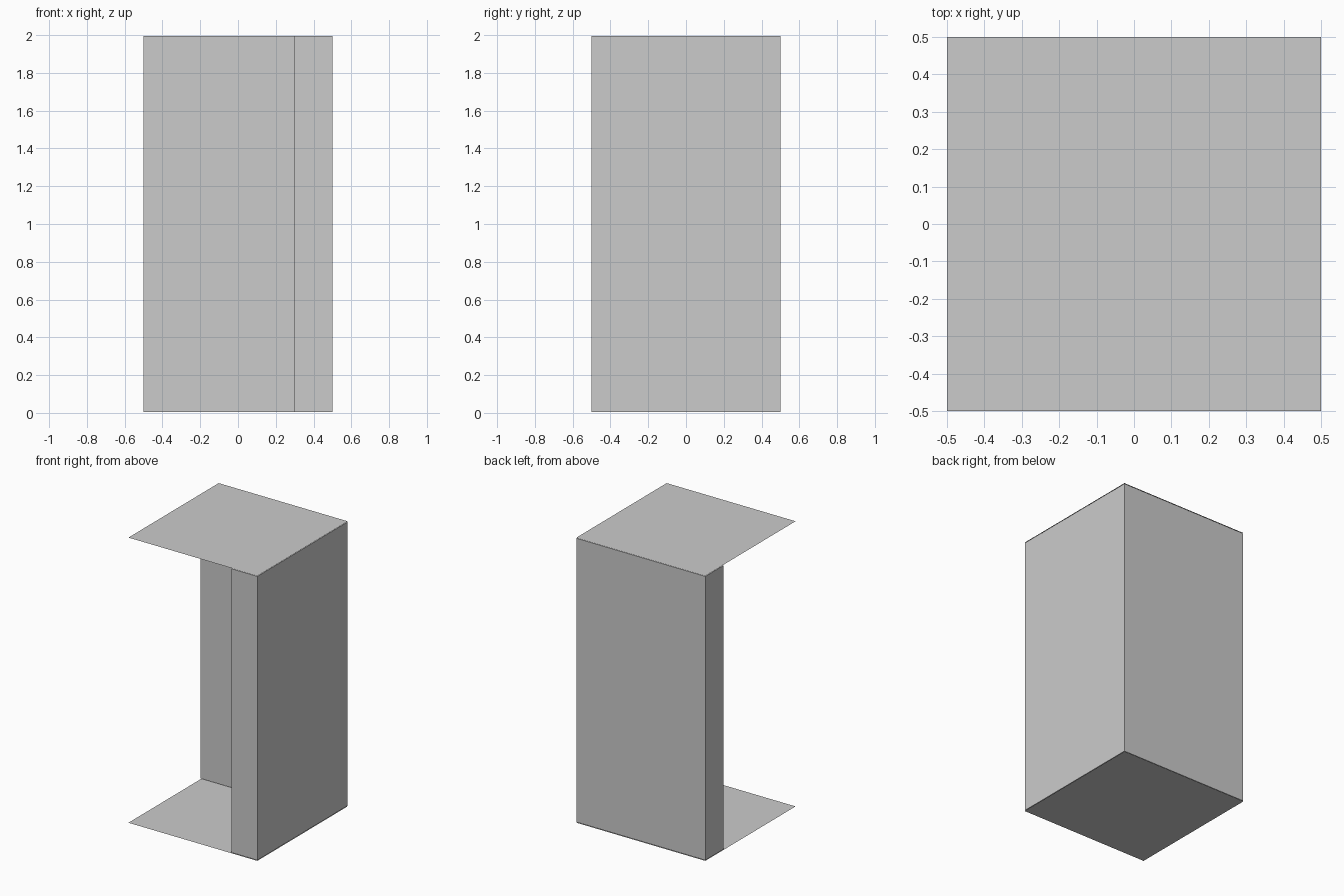
import bpy, bmesh

if "Cube" in bpy.data.objects:
    bpy.data.objects.remove(bpy.data.objects["Cube"])

GAP = 0.005  # keeps wall caps just clear of the thin plates
T = 0.2      # wall thickness


def prism(name, outline, z, height=0):
    bm = bmesh.new()
    face = bm.faces.new([bm.verts.new((x, y, z)) for x, y in outline])
    if height:
        ext = bmesh.ops.extrude_face_region(bm, geom=[face], use_keep_orig=True)
        top = [v for v in ext["geom"] if isinstance(v, bmesh.types.BMVert)]
        bmesh.ops.translate(bm, verts=top, vec=(0, 0, height))
        bmesh.ops.recalc_face_normals(bm, faces=bm.faces)
    mesh = bpy.data.meshes.new(name)
    bm.to_mesh(mesh)
    bm.free()
    obj = bpy.data.objects.new(name, mesh)
    bpy.context.collection.objects.link(obj)
    return obj


# Thin floor and roof plates
square = [(-0.5, -0.5), (0.5, -0.5), (0.5, 0.5), (-0.5, 0.5)]
prism("floor_plate", square, 0)
prism("roof_plate", square, 2)

# L-shaped corner wall along the back and right sides
inner = 0.5 - T
corner = [(-0.5, inner), (inner, inner), (inner, -0.5),
          (0.5, -0.5), (0.5, 0.5), (-0.5, 0.5)]
prism("corner_wall", corner, GAP, 2 - 2 * GAP)
